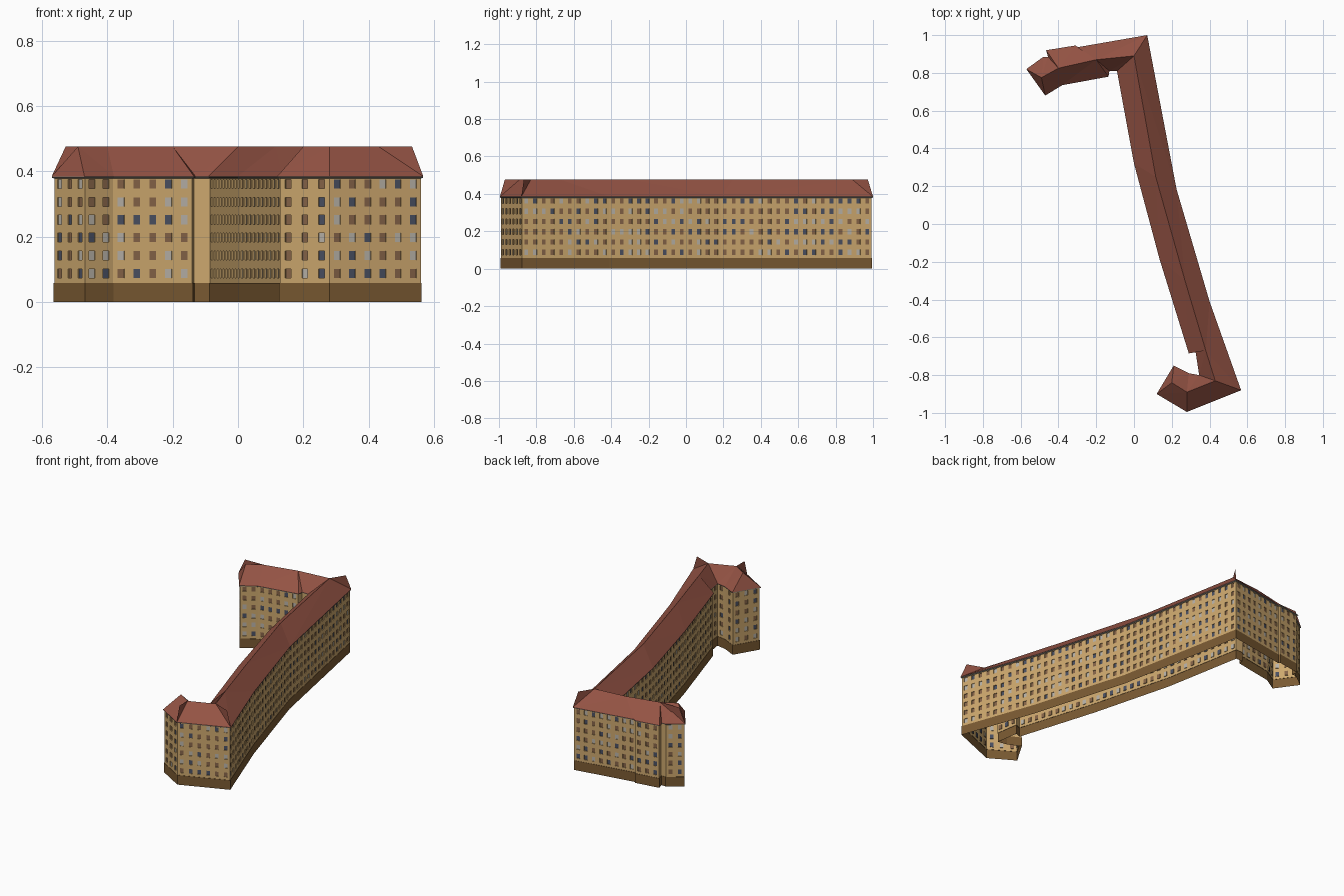
import bpy, bmesh, math, random
from mathutils import Vector

if "Cube" in bpy.data.objects:
    bpy.data.objects.remove(bpy.data.objects["Cube"])

random.seed(4)


def material(name, r, g, b):
    m = bpy.data.materials.new(name)
    lin = [((c / 255 + 0.055) / 1.055) ** 2.4 for c in (r, g, b)]
    m.diffuse_color = (*lin, 1)
    m.use_nodes = True
    m.node_tree.nodes["Principled BSDF"].inputs["Base Color"].default_value = m.diffuse_color
    return m


WALL = material("ochre plaster", 205, 168, 110)
BASE = material("brown plinth", 122, 90, 50)
ROOF = material("red roof tile", 148, 83, 68)
GUTTER = material("grey gutter", 140, 132, 122)
SLATE = material("dark blue glass", 74, 80, 98)
PALE = material("pale glass", 184, 178, 168)
BROWN = material("brown glass", 134, 100, 72)

EAVE, TOP, PLINTH = 0.385, 0.476, 0.058

# Roof edge, clockwise: x, y, index of the ridge point it slopes up to
OUTLINE = [
    (-.57, .82, 0), (-.48, .885, 0), (-.455, .885, 1), (-.465, .92, 1),
    (-.31, .945, 2), (-.305, .935, 2), (.07, 1.0, 3), (.225, .185, 4),
    (.40, -.41, 5), (.567, -.88, 7), (.28, -.995, 8), (.12, -.90, 9),
    (.21, -.75, 9), (.29, -.79, 8), (.345, -.80, 7), (.325, -.67, 6),
    (.29, -.685, 6), (.135, -.185, 5), (0, .32, 4), (-.09, .81, 3),
    (-.13, .81, 3), (-.135, .78, 2), (-.38, .735, 1), (-.47, .68, 0)]
RIDGE = [(-.49, .775), (-.40, .825), (-.20, .87), (0, .89), (.115, .25),
         (.27, -.30), (.38, -.67), (.43, -.83), (.28, -.89), (.20, -.84)]
N = len(OUTLINE)
edge = [Vector((x, y)) for x, y, _ in OUTLINE]


def left(a, b):
    d = (b - a).normalized()
    return Vector((-d.y, d.x))


def offset(points, dist):
    """Mitred offset of the closed outline; positive is outward."""
    out = []
    for i, p in enumerate(points):
        n1 = left(points[i - 1], p)
        n2 = left(p, points[(i + 1) % len(points)])
        out.append(p + (n1 + n2) * dist / max(1 + n1.dot(n2), 0.5))
    return out


def finish(bm, name, mats):
    bmesh.ops.remove_doubles(bm, verts=bm.verts, dist=1e-5)
    me = bpy.data.meshes.new(name)
    bm.to_mesh(me)
    bm.free()
    for m in mats:
        me.materials.append(m)
    ob = bpy.data.objects.new(name, me)
    bpy.context.collection.objects.link(ob)
    return ob


def face(bm, pts, mat=0):
    f = bm.faces.new([bm.verts.new(p) for p in pts])
    f.material_index = mat
    return f


wall = offset(edge, -0.006)

# Walls: a grid per facade whose window cells are sunk and glazed
rows = [PLINTH]
for i in range(6):
    zc = 0.088 + 0.0547 * i
    rows += [zc - 0.014, zc + 0.014]
rows.append(EAVE)
bm = bmesh.new()
for i in range(N):
    a, b = wall[i], wall[(i + 1) % N]
    length, n = (b - a).length, left(a, b)
    d = (b - a) / length
    count = int(length / 0.046) if length > 0.06 else 0
    cols = [0]
    for k in range(count):
        c = (k + 0.5) * length / count
        cols += [c - 0.0105, c + 0.0105]
    cols.append(length)

    def at(s, z, depth=0):
        p = a + d * s - n * depth
        return Vector((p.x, p.y, z))

    for c in range(len(cols) - 1):
        s0, s1 = cols[c], cols[c + 1]
        if c % 2 == 0:
            face(bm, [at(s1, PLINTH), at(s0, PLINTH), at(s0, EAVE), at(s1, EAVE)])
            continue
        for r in range(len(rows) - 1):
            z0, z1 = rows[r], rows[r + 1]
            ring = [(s1, z0), (s0, z0), (s0, z1), (s1, z1)]
            if r % 2 == 0:
                face(bm, [at(*q) for q in ring])
                continue
            glass = random.choices((1, 2, 3), (25, 30, 45))[0]
            face(bm, [at(*q, 0.004) for q in ring], glass)
            for k in range(4):
                p, q = ring[k], ring[(k + 1) % 4]
                face(bm, [at(*p), at(*q), at(*q, 0.004), at(*p, 0.004)])
finish(bm, "walls_with_windows", [WALL, SLATE, PALE, BROWN])


def band(name, lower, z0, upper, z1, mat):
    bm = bmesh.new()
    for i in range(N):
        j = (i + 1) % N
        face(bm, [(*lower[j], z0), (*lower[i], z0), (*upper[i], z1), (*upper[j], z1)])
    return finish(bm, name, [mat])


# Plinth, open underneath, and gutter under the roof edge
band("plinth", offset(wall, 0.002), 0, offset(wall, 0.002), PLINTH, BASE)
band("plinth_ledge", offset(wall, 0.002), PLINTH, wall, PLINTH, BASE)
band("gutter", wall, EAVE - 0.007, edge, EAVE - 0.004, GUTTER)
band("gutter_lip", edge, EAVE - 0.004, edge, EAVE, GUTTER)

# Hipped roof: every eave edge rises to its stretch of ridge
bm = bmesh.new()
for i in range(N):
    j = (i + 1) % N
    ra, rb = OUTLINE[i][2], OUTLINE[j][2]
    step = 1 if ra >= rb else -1
    ridge = [(*RIDGE[k], TOP) for k in range(rb, ra + step, step)]
    face(bm, [(*edge[j], EAVE), (*edge[i], EAVE)] + ridge[::-1])
bmesh.ops.triangulate(bm, faces=bm.faces)
finish(bm, "hipped_roof", [ROOF])

# Pointed ridge fins over the main corners
bm = bmesh.new()
for corner, r in ((0, 1), (6, 3), (9, 7), (10, 8)):
    tip = edge[corner].lerp(Vector(RIDGE[r]), 0.25)
    face(bm, [(*edge[corner], EAVE), (*tip, TOP), (*RIDGE[r], TOP)])
finish(bm, "ridge_fins", [ROOF])
